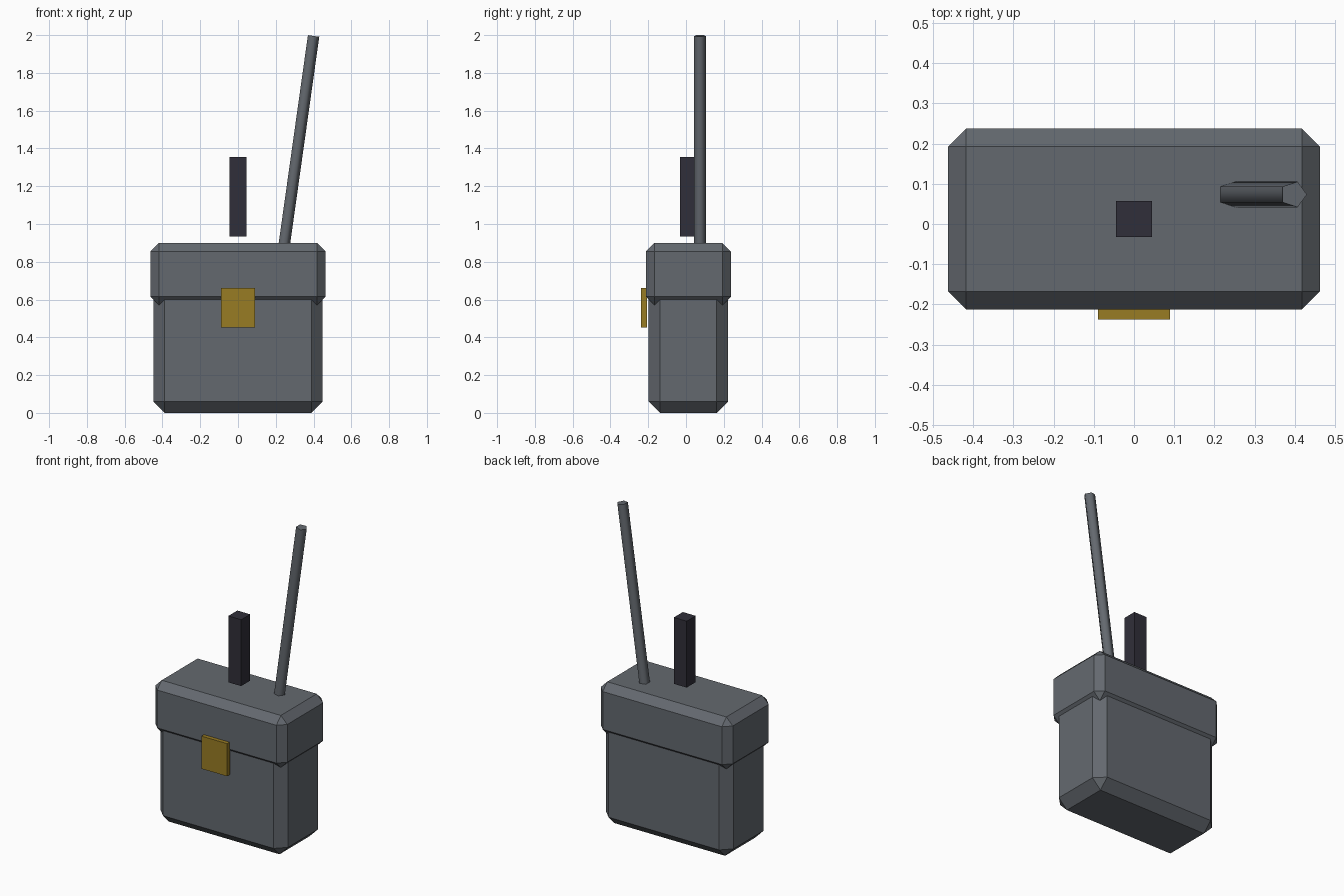
import bpy, bmesh, math
from mathutils import Matrix, Vector

if "Cube" in bpy.data.objects:
    bpy.data.objects.remove(bpy.data.objects["Cube"])


def material(name, rgb):
    m = bpy.data.materials.new(name)
    m.diffuse_color = (*rgb, 1.0)
    m.use_nodes = True
    m.node_tree.nodes["Principled BSDF"].inputs["Base Color"].default_value = m.diffuse_color
    return m


grey = material("slate grey", (0.127, 0.141, 0.159))
gold = material("dull gold", (0.315, 0.200, 0.017))
black = material("dark charcoal", (0.030, 0.028, 0.041))


def finish(name, bm, mat):
    bmesh.ops.recalc_face_normals(bm, faces=bm.faces)
    mesh = bpy.data.meshes.new(name)
    bm.to_mesh(mesh)
    bm.free()
    mesh.materials.append(mat)
    obj = bpy.data.objects.new(name, mesh)
    bpy.context.collection.objects.link(obj)
    return obj


def box(name, lo, hi, mat, chamfer=0.0):
    """Axis-aligned box from corner lo to corner hi, optionally chamfered."""
    lo, hi = Vector(lo), Vector(hi)
    size = hi - lo
    bm = bmesh.new()
    bmesh.ops.create_cube(bm, size=1.0, matrix=Matrix.Translation((lo + hi) / 2)
                          @ Matrix.Diagonal((*size, 1.0)))
    if chamfer:
        bmesh.ops.bevel(bm, geom=bm.edges[:], offset=chamfer, offset_type='OFFSET',
                        segments=1, profile=0.5, affect='EDGES')
    return finish(name, bm, mat)


def rod(name, top, tilt, length, radius, sides, mat):
    """Straight prism leaning towards +x, smooth around its sides."""
    place = Matrix.Translation(top) @ Matrix.Rotation(tilt, 4, 'Y')
    bm = bmesh.new()
    rings = []
    for z in (-length, 0.0):
        rings.append([bm.verts.new(place @ Vector((
            radius * math.cos(math.tau * i / sides),
            radius * math.sin(math.tau * i / sides), z))) for i in range(sides)])
    low, high = rings
    for i in range(sides):
        j = (i + 1) % sides
        bm.faces.new((low[i], low[j], high[j], high[i])).smooth = True
    for ring in rings:
        cap = bm.faces.new(ring)
        for e in cap.edges:
            e.smooth = False
    return finish(name, bm, mat)


# Case: lower body and overhanging lid
box("case_body", (-0.448, -0.1975, 0.0), (0.448, 0.2225, 0.70), grey, 0.06)
box("case_lid", (-0.463, -0.2125, 0.57), (0.463, 0.2375, 0.90), grey, 0.045)

# Front clasp plate
box("clasp", (-0.09, -0.2375, 0.453), (0.09, -0.2075, 0.66), gold)

# Square block hovering just above the lid
box("top_block", (-0.045, -0.0325, 0.935), (0.045, 0.0575, 1.356), black)

# Leaning five-sided aerial
rod("aerial", (0.397, 0.0735, 1.996), math.radians(8), 1.15, 0.0335, 5, grey)
